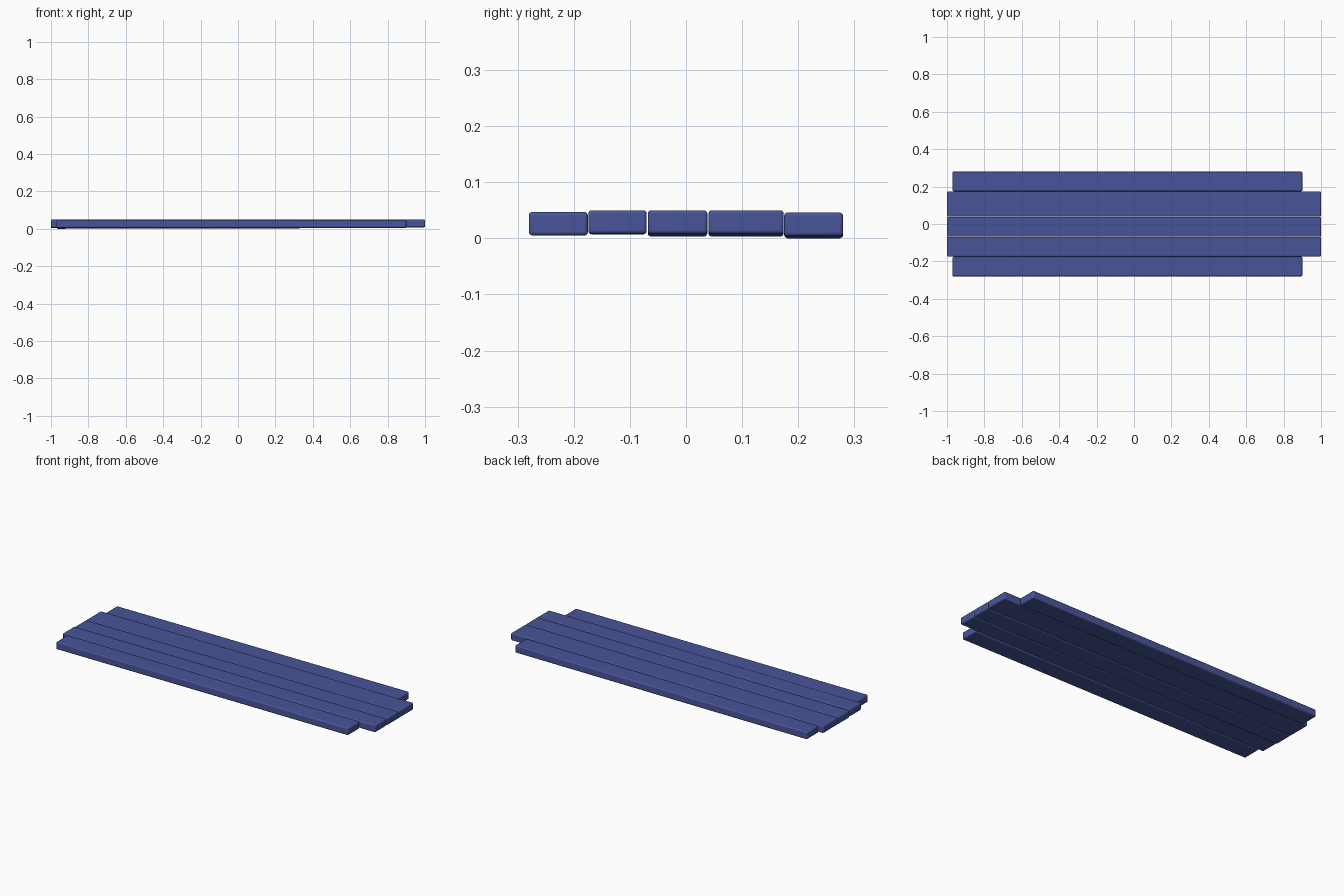
import bpy, math

if "Cube" in bpy.data.objects:
    bpy.data.objects.remove(bpy.data.objects["Cube"])

mat = bpy.data.materials.new("blue_paint")
mat.diffuse_color = (0.065, 0.09, 0.32, 1)
mat.use_nodes = True
mat.node_tree.nodes["Principled BSDF"].inputs["Base Color"].default_value = mat.diffuse_color

THICK = 0.042

# name, x range, y range, bottom height at left end and at right end
planks = [
    ("front_short_plank", -0.97, 0.90, -0.280, -0.175, 0.005, 0.005),
    ("front_long_plank", -1.00, 1.00, -0.174, -0.070, 0.007, 0.008),
    ("middle_plank", -1.00, 1.00, -0.068, 0.038, 0.003, 0.008),
    ("back_wide_plank", -1.00, 1.00, 0.040, 0.174, 0.003, 0.008),
    ("back_short_plank", -0.97, 0.90, 0.175, 0.280, 0.000, 0.004),
]


def add_plank(name, x0, x1, y0, y1, z_left, z_right):
    bpy.ops.mesh.primitive_cube_add(size=1)
    ob = bpy.context.object
    ob.name = name
    ob.scale = (x1 - x0, y1 - y0, THICK)
    bpy.ops.object.transform_apply(location=False, rotation=False, scale=True)
    # softly rounded edges
    bev = ob.modifiers.new("soft_edges", 'BEVEL')
    bev.width = 0.006
    bev.segments = 3
    # loosely laid boards: each one rests at a very slight tilt
    ob.location = ((x0 + x1) / 2, (y0 + y1) / 2, (z_left + z_right + THICK) / 2)
    ob.rotation_euler.y = -math.atan2(z_right - z_left, x1 - x0)
    ob.data.materials.append(mat)
    bpy.ops.object.shade_smooth_by_angle(angle=math.radians(35))


for p in planks:
    add_plank(*p)
